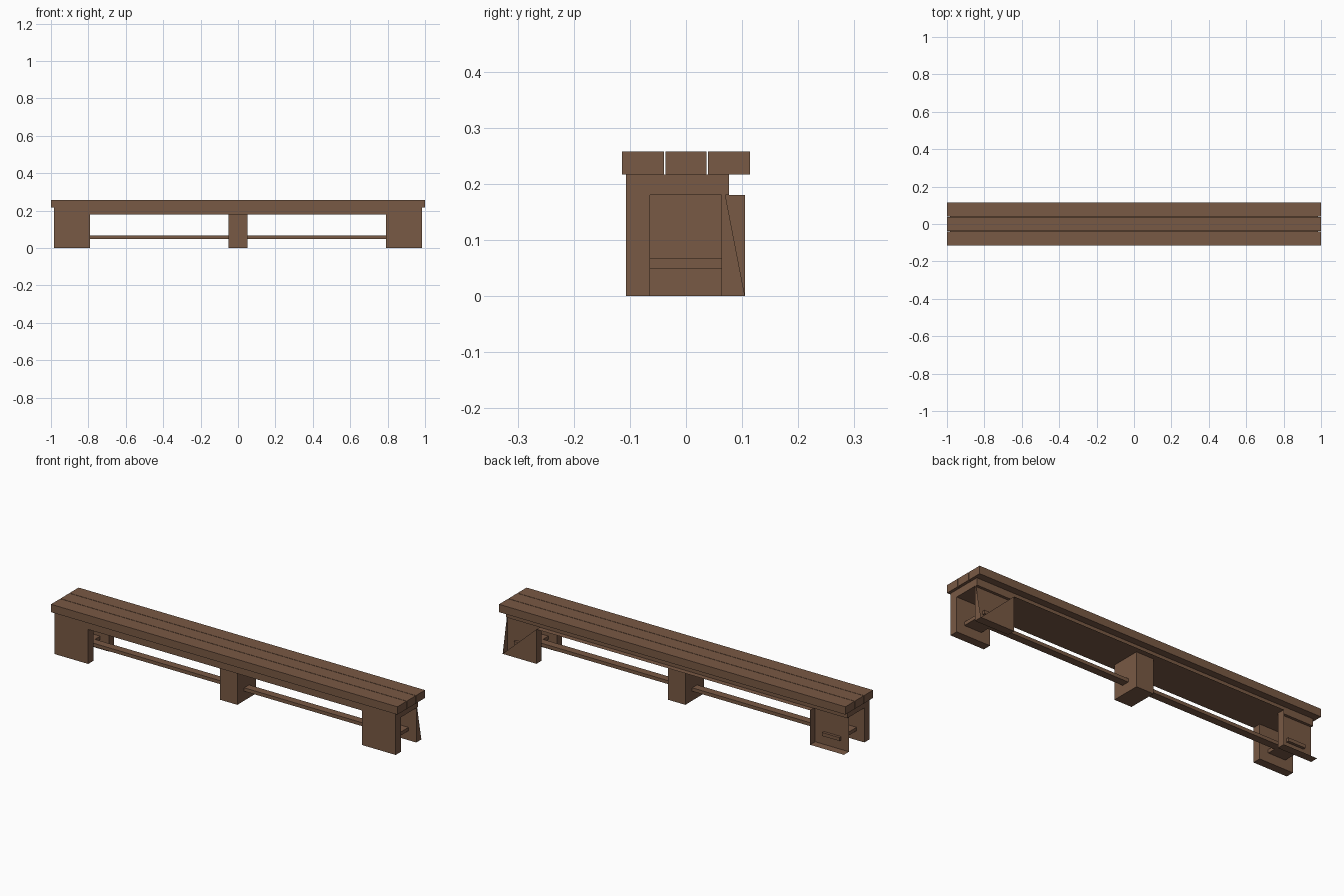
import bpy, bmesh

cube = bpy.data.objects.get("Cube")
if cube:
    bpy.data.objects.remove(cube, do_unlink=True)

wood = bpy.data.materials.new("brown_wood")
wood.use_nodes = True
colour = (0.19, 0.1, 0.058, 1)
wood.diffuse_color = colour
bsdf = next(n for n in wood.node_tree.nodes if n.type == 'BSDF_PRINCIPLED')
bsdf.inputs["Base Color"].default_value = colour

# Shared levels and half lengths
RAIL, TOP, SEAT = 0.18, 0.217, 0.258
INNER, OUTER = 0.79, 0.985
BEAM = 0.077


def finish(name, bm):
    mesh = bpy.data.meshes.new(name)
    bm.to_mesh(mesh)
    bm.free()
    mesh.materials.append(wood)
    obj = bpy.data.objects.new(name, mesh)
    bpy.context.collection.objects.link(obj)
    return obj


def box(name, x, y, z):
    bm = bmesh.new()
    bmesh.ops.create_cube(bm, size=1)
    for v in bm.verts:
        for i, (lo, hi) in enumerate((x, y, z)):
            v.co[i] = lo if v.co[i] < 0 else hi
    return finish(name, bm)


def side_frame(y0, y1):
    """Two broad legs joined by an apron, extruded from y0 to y1."""
    half = [(INNER, RAIL), (INNER, 0), (OUTER, 0), (OUTER, TOP)]
    outline = half + [(-x, z) for x, z in reversed(half)]
    bm = bmesh.new()
    face = bm.faces.new([bm.verts.new((x, y0, z)) for x, z in outline])
    ext = bmesh.ops.extrude_face_region(bm, geom=[face], use_keep_orig=True)
    for v in ext["geom"]:
        if isinstance(v, bmesh.types.BMVert):
            v.co.y = y1
    bmesh.ops.recalc_face_normals(bm, faces=bm.faces[:])
    return bm


# Three seat planks with narrow gaps
for name, y in (("front", (-0.114, -0.039)), ("middle", (-0.0365, 0.0365)), ("back", (0.039, 0.114))):
    box(name + "_plank", (-1, 1), y, (TOP, SEAT))

# Front frame, closed
finish("front_frame", side_frame(-0.107, -0.064))

# Back frame, open shell with its outer top corners missing
bm = side_frame(0.063, 0.105)
gone = [v for v in bm.verts if v.co.y > 0.1 and v.co.z > 0.2]
bmesh.ops.delete(bm, geom=gone, context='VERTS')


def corner(*co):
    return min(bm.verts, key=lambda v: sum((a - b) ** 2 for a, b in zip(v.co, co)))


foot = corner(OUTER, 0.105, 0)
bm.faces.new((foot, corner(INNER, 0.105, 0), corner(INNER, 0.105, RAIL)))
bm.faces.new((corner(OUTER, 0.063, 0), foot, corner(OUTER, 0.063, TOP)))
finish("back_frame", bm)

# Beam under the seat and block leg in the middle
box("under_beam", (-OUTER, OUTER), (-BEAM, BEAM), (RAIL, TOP))
box("middle_leg", (-0.05, 0.05), (-BEAM, BEAM), (0, RAIL))

# Long stretcher and the cross bars between the end legs
bar = (0.049, 0.067)
box("long_stretcher", (-0.85, 0.85), (-0.02, 0.02), bar)
for side, x in (("left", (0.84, 0.94)), ("right", (-0.94, -0.84))):
    box(side + "_cross_bar", x, (-BEAM, BEAM), bar)
